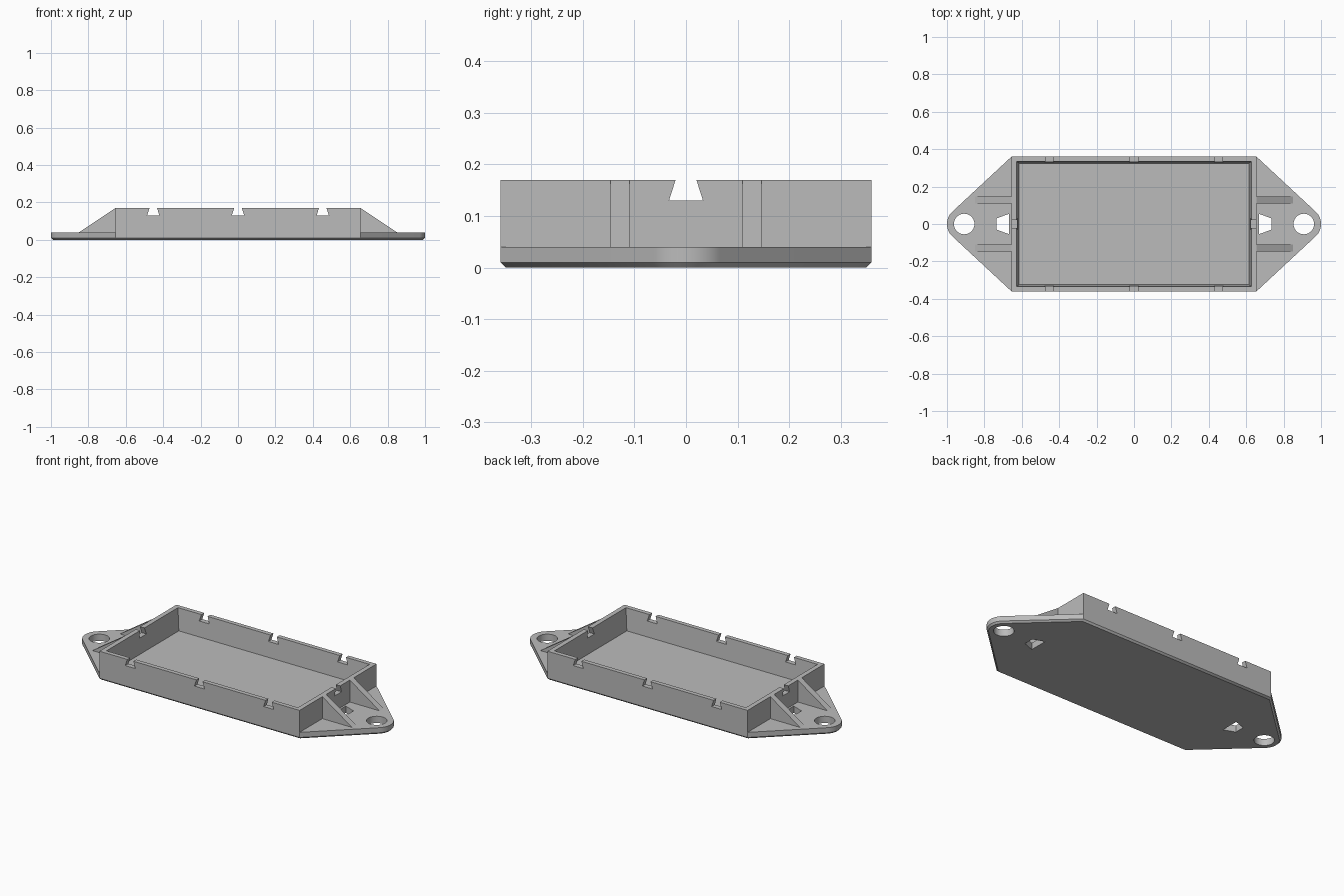
import bpy
import bmesh
from math import sin, cos, asin, atan2, hypot, pi, radians

if "Cube" in bpy.data.objects:
    bpy.data.objects.remove(bpy.data.objects["Cube"])

BOX_X, BOX_Y, TOP, PLATE = 0.655, 0.36, 0.17, 0.04
TIP_X, TIP_R = 0.91, 0.09

grey = bpy.data.materials.new("plain_grey")
grey.use_nodes = True
colour = (0.5, 0.5, 0.5, 1)
grey.diffuse_color = colour
grey.node_tree.nodes["Principled BSDF"].inputs["Base Color"].default_value = colour


def loft(name, rings):
    """Solid skinned through rings of points, capped at both ends."""
    bm = bmesh.new()
    loops = [[bm.verts.new(p) for p in ring] for ring in rings]
    n = len(loops[0])
    for a, b in zip(loops, loops[1:]):
        for i in range(n):
            j = (i + 1) % n
            bm.faces.new((a[i], a[j], b[j], b[i]))
    bm.faces.new(loops[0])
    bm.faces.new(loops[-1])
    bmesh.ops.recalc_face_normals(bm, faces=bm.faces)
    mesh = bpy.data.meshes.new(name)
    bm.to_mesh(mesh)
    bm.free()
    mesh.materials.append(grey)
    ob = bpy.data.objects.new(name, mesh)
    bpy.context.collection.objects.link(ob)
    return ob


def activate(ob):
    bpy.ops.object.select_all(action='DESELECT')
    ob.select_set(True)
    bpy.context.view_layer.objects.active = ob


def cut(ob, cutters):
    activate(ob)
    for c in cutters:
        c.hide_render = True
        mod = ob.modifiers.new("cut", 'BOOLEAN')
        mod.operation, mod.solver, mod.object = 'DIFFERENCE', 'EXACT', c
        bpy.ops.object.modifier_apply(modifier=mod.name)
        bpy.data.objects.remove(c)


def at_z(points, z):
    return [(x, y, z) for x, y in points]


def rect(x, y):
    return [(-x, -y), (x, -y), (x, y), (-x, y)]


# Angle of the slanted edge's normal, tangent to the rounded tip
dx = TIP_X - BOX_X
TANGENT = pi / 2 - atan2(BOX_Y, dx) + asin(TIP_R / hypot(dx, BOX_Y))


def outline(inset):
    """Plate outline: straight sides, slanted ends and rounded tips."""
    x = BOX_X - inset * (1 - sin(TANGENT)) / cos(TANGENT)
    y, r, steps = BOX_Y - inset, TIP_R - inset, 20
    arc = [-TANGENT + 2 * TANGENT * i / steps for i in range(steps + 1)]
    half = [(x, -y)] + [(TIP_X + r * cos(a), r * sin(a)) for a in arc] + [(x, y)]
    return half + [(-px, -py) for px, py in half]


# Base plate with chamfered bottom edge, screw holes and strap slots
plate = loft("base_plate", [at_z(outline(0.01), 0), at_z(outline(0), 0.01),
                            at_z(outline(0), PLATE)])
holes = []
for s in (-1, 1):
    circle = [(s * 0.908 + 0.055 * cos(2 * pi * i / 48), 0.055 * sin(2 * pi * i / 48))
              for i in range(48)]
    slot = [(s * 0.667, -0.055), (s * 0.735, -0.03), (s * 0.735, 0.03), (s * 0.667, 0.055)]
    for shape in (circle, slot):
        holes.append(loft("hole_cutter", [at_z(shape, -0.1), at_z(shape, 0.1)]))
cut(plate, holes)

# Tray walls: slightly drafted pocket with dovetail notches in the rim
walls = loft("tray_walls", [at_z(rect(BOX_X, BOX_Y), PLATE), at_z(rect(BOX_X, BOX_Y), TOP)])
pocket = loft("pocket_cutter", [at_z(rect(0.613, 0.323), PLATE - 0.01),
                                at_z(rect(0.628, 0.335), TOP + 0.01)])
notch = [(-0.033, 0.13), (0.033, 0.13), (0.017, 0.18), (-0.017, 0.18)]
cutters = [pocket]
for x in (-0.453, 0, 0.453):
    cutters.append(loft("notch_cutter", [[(x + u, y, z) for u, z in notch] for y in (-0.5, 0.5)]))
cutters.append(loft("notch_cutter", [[(x, u, z) for u, z in notch] for x in (-0.8, 0.8)]))
cut(walls, cutters)

# Triangular gusset ribs bracing both end walls
parts = [plate, walls]
for s, side in ((-1, "right"), (1, "left")):
    for t, end in ((-1, "front"), (1, "back")):
        tri = [(BOX_X, PLATE), (0.85, PLATE), (BOX_X, TOP)]
        parts.append(loft(f"{side}_{end}_rib",
                          [[(s * x, t * y, z) for x, z in tri] for y in (0.11, 0.147)]))

for ob in parts:
    activate(ob)
    bpy.ops.object.shade_smooth_by_angle(angle=radians(30))
